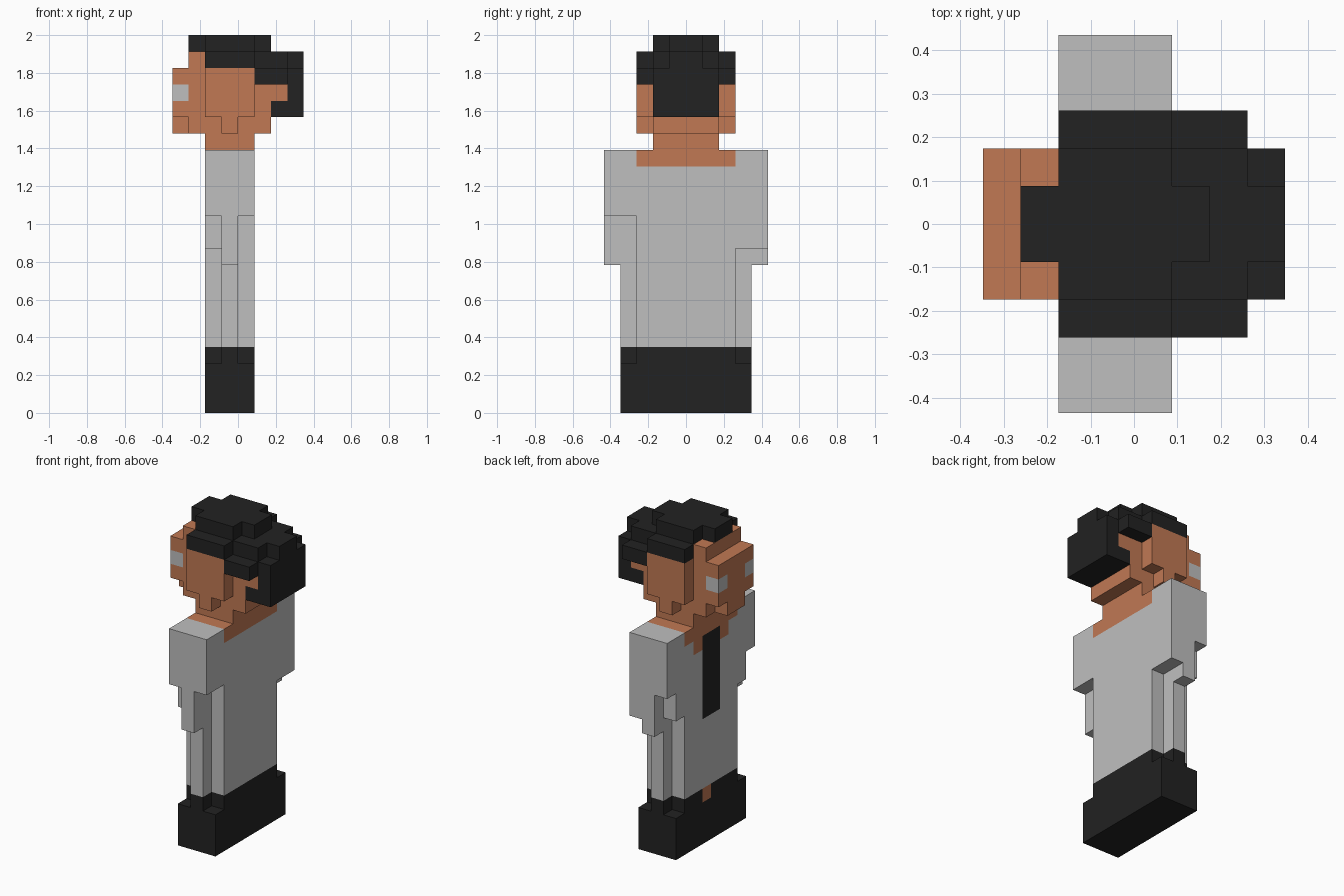
import bpy, bmesh
from mathutils import Vector

cube = bpy.data.objects.get("Cube")
if cube:
    bpy.data.objects.remove(cube, do_unlink=True)

U = 2 / 23  # size of one block


def material(name, rgb):
    m = bpy.data.materials.new(name)
    m.use_nodes = True
    m.diffuse_color = (*rgb, 1)
    bsdf = next(n for n in m.node_tree.nodes if n.type == 'BSDF_PRINCIPLED')
    bsdf.inputs["Base Color"].default_value = (*rgb, 1)
    return m


BLACK = material("black", (0.016, 0.016, 0.016))
SKIN = material("skin", (0.533, 0.19, 0.088))
GREY = material("light_grey", (0.52, 0.52, 0.52))

# Corner offsets of each block side, keyed by its outward direction
SIDES = {
    (1, 0, 0): ((1, 0, 0), (1, 1, 0), (1, 1, 1), (1, 0, 1)),
    (-1, 0, 0): ((0, 0, 0), (0, 0, 1), (0, 1, 1), (0, 1, 0)),
    (0, 1, 0): ((0, 1, 0), (0, 1, 1), (1, 1, 1), (1, 1, 0)),
    (0, -1, 0): ((0, 0, 0), (1, 0, 0), (1, 0, 1), (0, 0, 1)),
    (0, 0, 1): ((0, 0, 1), (1, 0, 1), (1, 1, 1), (0, 1, 1)),
    (0, 0, -1): ((0, 0, 0), (0, 1, 0), (1, 1, 0), (1, 0, 0)),
}


def sym(x0, x1, half, z0, z1):
    """Box centred on y = 0."""
    return (x0, x1, -half, half, z0, z1)


def pair(x0, x1, y0, y1, z0, z1):
    """Box and its mirror image across y = 0."""
    return [(x0, x1, y0, y1, z0, z1), (x0, x1, -y1, -y0, z0, z1)]


def part(name, boxes, mats, paint=None):
    """Join boxes on the block grid into one shell; paint(centre, normal) picks the material."""
    cells = {(x, y, z) for x0, x1, y0, y1, z0, z1 in boxes
             for x in range(x0, x1) for y in range(y0, y1) for z in range(z0, z1)}
    bm = bmesh.new()
    verts = {}
    for c in sorted(cells):
        for d, corners in SIDES.items():
            if tuple(a + b for a, b in zip(c, d)) in cells:
                continue
            keys = [tuple(a + b for a, b in zip(c, k)) for k in corners]
            for k in keys:
                if k not in verts:
                    verts[k] = bm.verts.new(Vector(k) * U)
            f = bm.faces.new([verts[k] for k in keys])
            if paint:
                f.material_index = paint(Vector(c) + Vector((.5, .5, .5)), d)
    # Merge the flat areas of one colour
    bmesh.ops.dissolve_limit(bm, angle_limit=0.01, verts=bm.verts[:],
                             edges=bm.edges[:], delimit={'MATERIAL'})
    me = bpy.data.meshes.new(name)
    bm.to_mesh(me)
    bm.free()
    for m in mats:
        me.materials.append(m)
    ob = bpy.data.objects.new(name, me)
    bpy.context.collection.objects.link(ob)
    return ob


# Shoes and dark hem, with one small skin patch
def paint_shoes(c, d):
    return 1 if d == (-1, 0, 0) and 0 < c.y < 1 and c.z > 3 else 0


part("shoes", [sym(-2, 1, 4, 0, 3), sym(-2, 1, 3, 3, 4), sym(-1, 0, 4, 3, 4)],
     [BLACK, SKIN], paint_shoes)


# Torso with open collar and tie
def paint_torso(c, d):
    y = abs(c.y)
    if d == (-1, 0, 0) and y < 1 and 9 < c.z < 15:
        return 1
    if c.z > 15 or (d == (-1, 0, 0) and y < 2 and c.z > 14):
        return 2
    return 0


part("torso", [sym(-2, 1, 3, 4, 16)], [GREY, BLACK, SKIN], paint_torso)

# Side columns of the trousers
for name, y in (("front_trouser_ridge", -4), ("back_trouser_ridge", 3)):
    part(name, [(-1, 0, y, y + 1, 4, 9)], [GREY])

# Arms, each stepped at its lower end
part("front_arm", [(-2, 1, -5, -3, 12, 16), (-1, 0, -5, -3, 9, 12),
                   (-2, -1, -4, -3, 10, 12)], [GREY])
part("back_arm", [(-2, 1, 3, 5, 12, 16), (-1, 0, 3, 5, 9, 12),
                  (0, 1, 3, 5, 10, 12), (-2, -1, 3, 4, 10, 12)], [GREY])

part("neck", [sym(-2, 1, 2, 16, 17)], [SKIN])


# Head with chin, cheeks, jaw corners and eyes
def paint_head(c, d):
    eye = c.x < -3 and abs(c.y) > 1 and 19 < c.z < 20
    return 1 if eye and d[2] == 0 else 0


part("head", [
    sym(-3, 2, 2, 17, 20), sym(-3, 1, 2, 20, 21), sym(2, 3, 2, 19, 20),
    sym(-4, -3, 2, 18, 21), sym(-4, -3, 1, 17, 18),
    sym(-3, -2, 2, 21, 22),
    *pair(-2, 1, 2, 3, 18, 21), *pair(-1, 0, 2, 3, 17, 18),
], [SKIN, GREY], paint_head)

# Hair: cap, fringe, side locks and back
part("hair", [
    sym(-2, 1, 2, 22, 23), sym(-3, 2, 1, 22, 23),
    sym(-2, 1, 3, 21, 22), sym(1, 3, 2, 21, 22), sym(3, 4, 1, 21, 22),
    sym(1, 3, 3, 20, 21), sym(3, 4, 2, 18, 21), sym(2, 3, 2, 18, 19),
], [BLACK])
